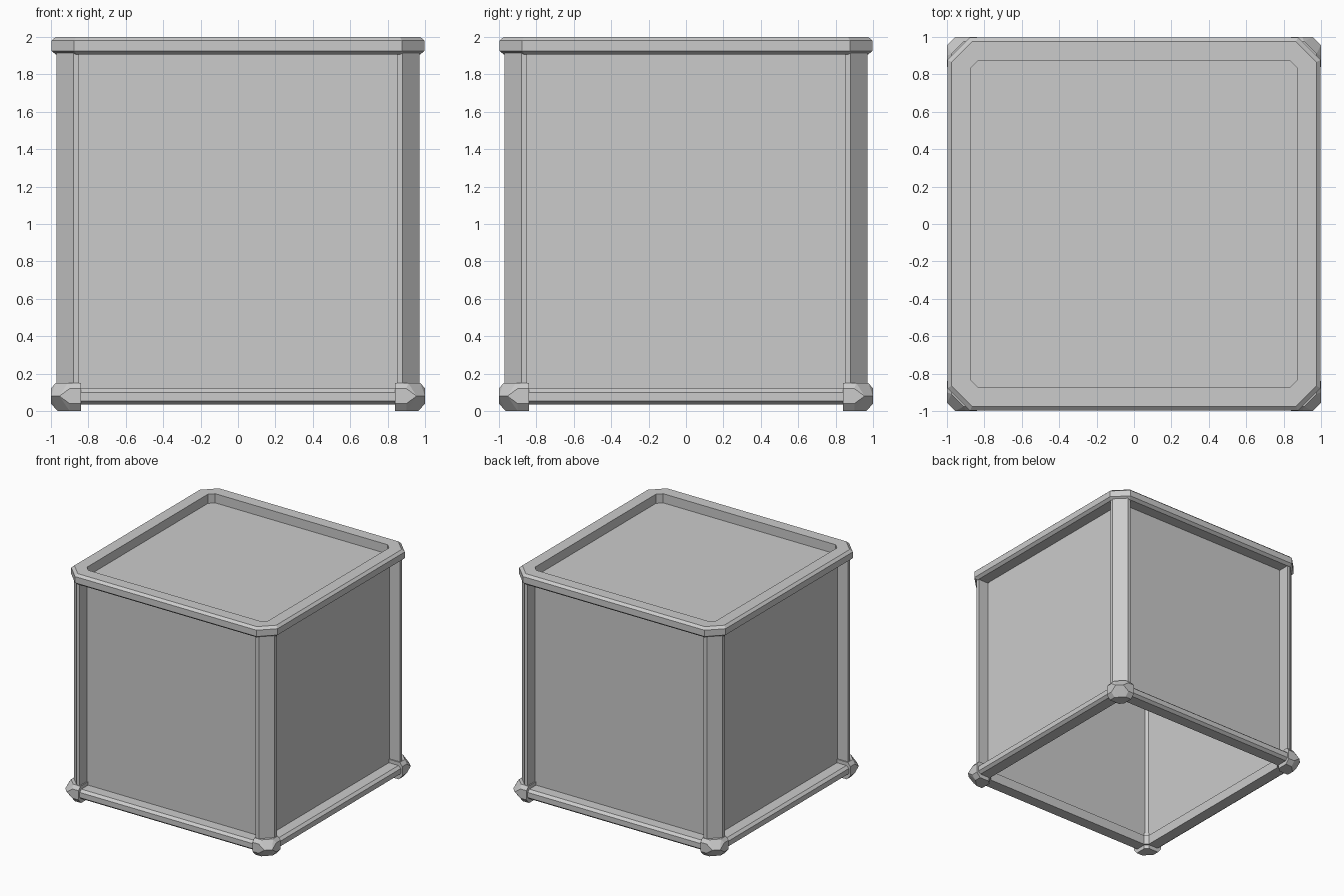
import bpy, bmesh
from mathutils import Matrix
from math import pi

if "Cube" in bpy.data.objects:
    bpy.data.objects.remove(bpy.data.objects["Cube"])


def finish(name, bm):
    bmesh.ops.recalc_face_normals(bm, faces=bm.faces[:])
    me = bpy.data.meshes.new(name)
    bm.to_mesh(me)
    bm.free()
    ob = bpy.data.objects.new(name, me)
    bpy.context.collection.objects.link(ob)
    return ob


def octagon(a, c, z):
    """Square of half-width a with corners cut by c."""
    b = a - c
    return [(b, -a, z), (a, -b, z), (a, b, z), (b, a, z),
            (-b, a, z), (-a, b, z), (-a, -b, z), (-b, -a, z)]


def frame(name, profile):
    """Sweep a closed (half-width, corner cut, z) profile round the box."""
    bm = bmesh.new()
    rings = [[bm.verts.new(p) for p in octagon(*s)] for s in profile]
    for r, s in zip(rings, rings[1:] + rings[:1]):
        for i in range(8):
            j = (i + 1) % 8
            bm.faces.new((r[i], r[j], s[j], s[i]))
    return finish(name, bm)


def four(bm_maker, name):
    """Repeat a part on the four sides or corners."""
    for k, side in enumerate(("a", "b", "c", "d")):
        bm = bm_maker()
        bmesh.ops.rotate(bm, verts=bm.verts, matrix=Matrix.Rotation(k * pi / 2, 3, 'Z'))
        finish(f"{name}_{side}", bm)


# corner post: chamfered outside and inside
def post():
    bm = bmesh.new()
    section = [(.85, -.97), (.88, -.97), (.97, -.88), (.97, -.85), (.87, -.85), (.85, -.87)]
    base = bm.faces.new([bm.verts.new((x, y, .06)) for x, y in section])
    ext = bmesh.ops.extrude_face_region(bm, geom=[base])
    bmesh.ops.translate(bm, vec=(0, 0, 1.86),
                        verts=[v for v in ext["geom"] if isinstance(v, bmesh.types.BMVert)])
    return bm


# faceted foot: convex block symmetric about the corner diagonal
def foot():
    bm = bmesh.new()
    half = [(.84, 1, .04), (.84, 1, .12), (.90, 1, .12), (.90, 1, .04), (.955, 1, .08),
            (.84, .975, .15), (.91, .975, .15), (.84, .965, 0), (.90, .965, 0),
            (.84, .87, 0), (.84, .87, .15)]
    for x, y, z in half:
        bm.verts.new((x, -y, z))
        bm.verts.new((y, -x, z))
    bmesh.ops.convex_hull(bm, input=bm.verts[:])
    bmesh.ops.dissolve_limit(bm, angle_limit=.01, verts=bm.verts[:], edges=bm.edges[:])
    return bm


# recessed side panel
def panel():
    bm = bmesh.new()
    bm.faces.new([bm.verts.new((x, -.87, z))
                  for x, z in ((-.85, .08), (.85, .08), (.85, 1.92), (-.85, 1.92))])
    return bm


four(post, "corner_post")
four(foot, "foot")
four(panel, "side_panel")

# top rim and bottom rail
frame("top_rim", [(.875, .042, 1.905), (.875, .042, 2), (.975, .11, 2), (.997, .12, 1.98),
                  (.997, .12, 1.925), (.972, .11, 1.905)])
frame("bottom_rail", [(.86, .03, .035), (.86, .03, .12), (.962, .09, .12), (.985, .1, .10),
                      (.985, .1, .055), (.96, .09, .035)])

# recessed top panel, the underside of the box stays open
bm = bmesh.new()
bm.faces.new([bm.verts.new(p) for p in octagon(.875, .042, 1.92)])
finish("top_panel", bm)
